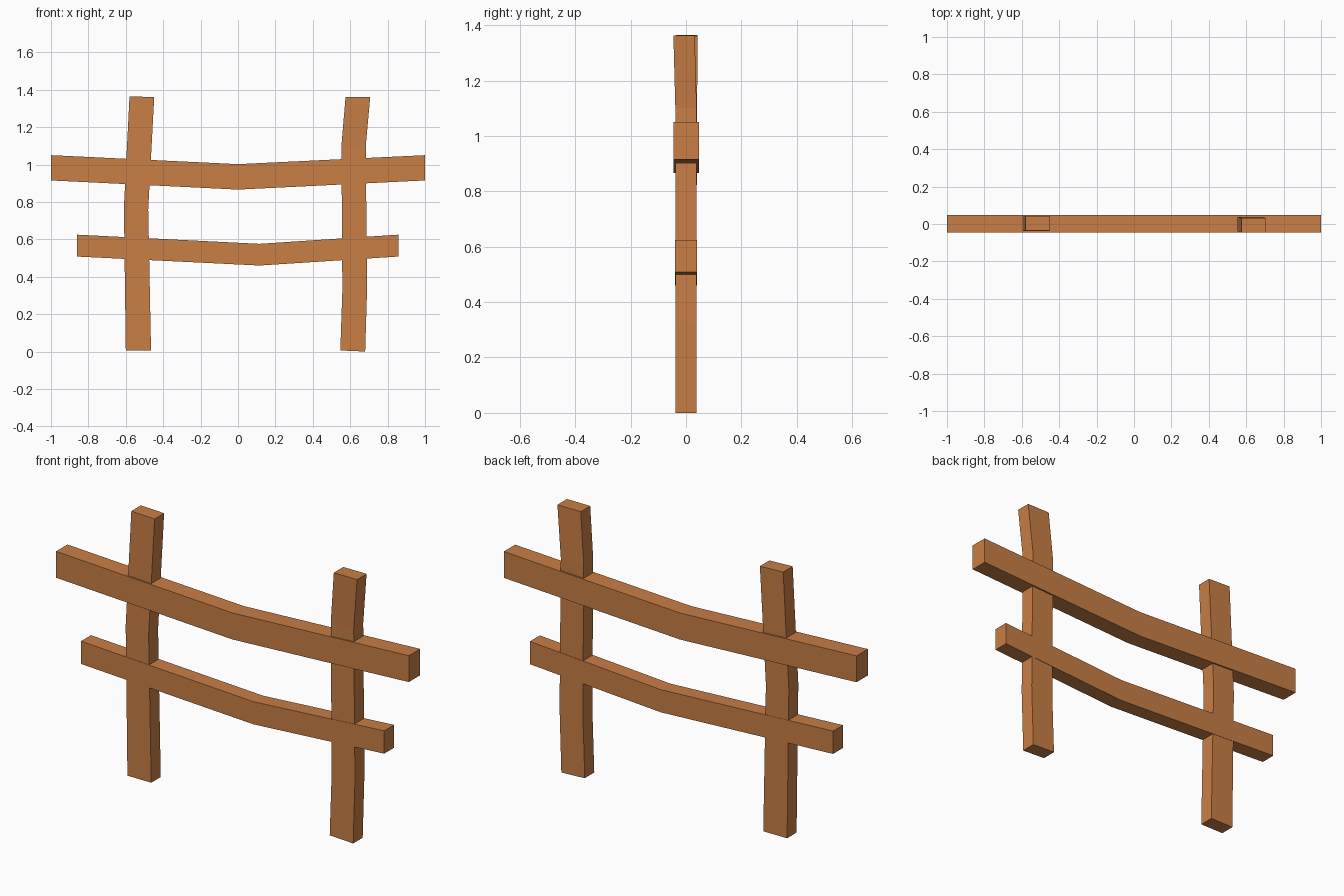
import bpy, bmesh

if "Cube" in bpy.data.objects:
    bpy.data.objects.remove(bpy.data.objects["Cube"])

wood = bpy.data.materials.new("wood")
wood.diffuse_color = (0.58, 0.21, 0.06, 1)
wood.use_nodes = True
wood.node_tree.nodes["Principled BSDF"].inputs["Base Color"].default_value = wood.diffuse_color


def bar(name, sections):
    """Join four-cornered sections into one closed, flat-faced plank."""
    bm = bmesh.new()
    rings = [[bm.verts.new(p) for p in s] for s in sections]
    for a, b in zip(rings, rings[1:]):
        for i in range(4):
            j = (i + 1) % 4
            bm.faces.new((a[i], a[j], b[j], b[i]))
    bm.faces.new(rings[0])
    bm.faces.new(rings[-1])
    bmesh.ops.recalc_face_normals(bm, faces=bm.faces)
    me = bpy.data.meshes.new(name)
    bm.to_mesh(me)
    bm.free()
    me.materials.append(wood)
    bpy.context.collection.objects.link(bpy.data.objects.new(name, me))


def post(name, rows):
    # row: left x, right x, left z, right z, y shift
    d = 0.0385
    bar(name, [[(l, y - d, zl), (r, y - d, zr), (r, y + d, zr), (l, y + d, zl)]
               for l, r, zl, zr, y in rows])


def rail(name, rows, y0, y1):
    # row: x, bottom z, top z
    bar(name, [[(x, y0, b), (x, y1, b), (x, y1, t), (x, y0, t)] for x, b, t in rows])


# Slightly crooked posts
post("left_post", [(-0.60, -0.465, 0.005, 0.005, 0.0),
                   (-0.61, -0.48, 0.77, 0.76, 0.0),
                   (-0.58, -0.448, 1.365, 1.36, 0.003)])
post("right_post", [(0.547, 0.68, 0.006, 0.0, 0.0),
                    (0.558, 0.69, 0.33, 0.33, 0.0),
                    (0.553, 0.683, 1.10, 1.10, 0.0),
                    (0.575, 0.707, 1.362, 1.362, -0.007)])

# Sagging rails
rail("upper_rail", [(-1, 0.915, 1.05), (0, 0.866, 1.002), (1, 0.915, 1.05)], -0.045, 0.047)
rail("lower_rail", [(-0.862, 0.508, 0.625), (0.115, 0.46, 0.576), (0.857, 0.508, 0.625)],
     -0.04, 0.04)
